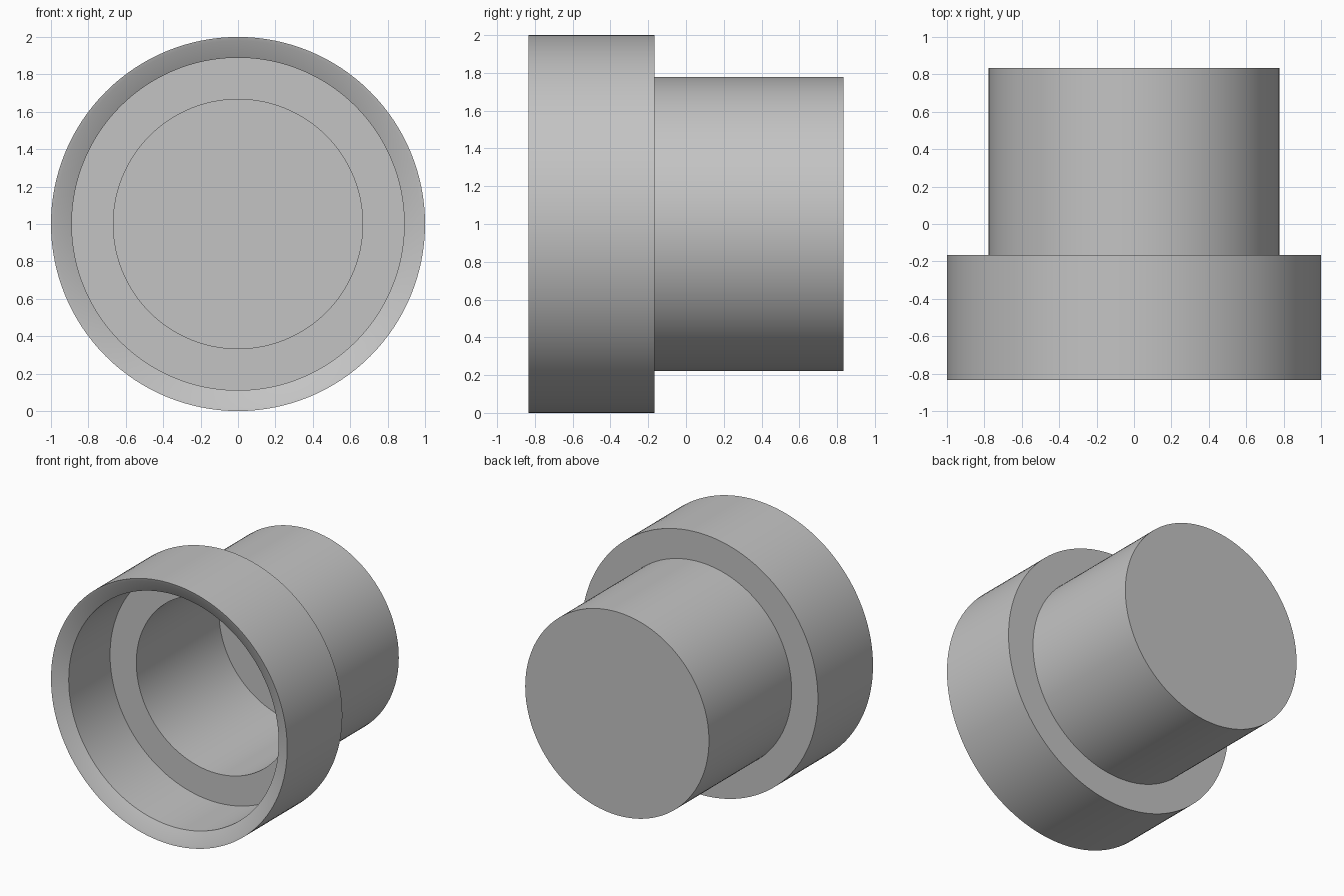
import bpy
import bmesh
import math
from mathutils import Matrix

default_cube = bpy.data.objects.get("Cube")
if default_cube:
    bpy.data.objects.remove(default_cube, do_unlink=True)

SEGMENTS = 128
UNIT = 1 / 9            # wall thickness
FRONT = -7.5 * UNIT     # front rim
BACK = 7.5 * UNIT       # closed end

# Plain grey material
grey = bpy.data.materials.new("plain grey")
grey.use_nodes = True
colour = (0.55, 0.55, 0.55, 1)
grey.diffuse_color = colour
grey.node_tree.nodes["Principled BSDF"].inputs["Base Color"].default_value = colour


def lathe(name, profile):
    """Turn a (radius, y) profile about the y axis and cap both ends."""
    bm = bmesh.new()
    verts = [bm.verts.new((r, y, 0)) for r, y in profile]
    edges = [bm.edges.new(pair) for pair in zip(verts, verts[1:])]
    bmesh.ops.spin(bm, geom=verts + edges, cent=(0, 0, 0), axis=(0, 1, 0),
                   angle=math.tau, steps=SEGMENTS, use_duplicate=False)
    bmesh.ops.remove_doubles(bm, verts=bm.verts, dist=0.0001)
    open_edges = [e for e in bm.edges if e.is_boundary]
    bmesh.ops.holes_fill(bm, edges=open_edges, sides=0)
    bmesh.ops.recalc_face_normals(bm, faces=bm.faces)
    bmesh.ops.transform(bm, matrix=Matrix.Translation((0, 0, 1)), verts=bm.verts)
    mesh = bpy.data.meshes.new(name)
    bm.to_mesh(mesh)
    bm.free()
    mesh.materials.append(grey)
    obj = bpy.data.objects.new(name, mesh)
    bpy.context.collection.objects.link(obj)
    bpy.ops.object.select_all(action='DESELECT')
    obj.select_set(True)
    bpy.context.view_layer.objects.active = obj
    bpy.ops.object.shade_smooth_by_angle(angle=math.radians(30))
    return obj


# Stepped cup: outside from the closed end forward, then inside to the floor
lathe("stepped_cup", [
    (7 * UNIT, BACK),
    (7 * UNIT, FRONT + 6 * UNIT),       # shoulder
    (9 * UNIT, FRONT + 6 * UNIT),
    (9 * UNIT, FRONT),                  # rim
    (0.98, FRONT + 0.006),
    (8 * UNIT, FRONT + UNIT / 2),       # bevelled mouth
    (8 * UNIT, FRONT + 5 * UNIT),       # inner step
    (6 * UNIT, FRONT + 5 * UNIT),
    (6 * UNIT, BACK - UNIT),            # floor
])
